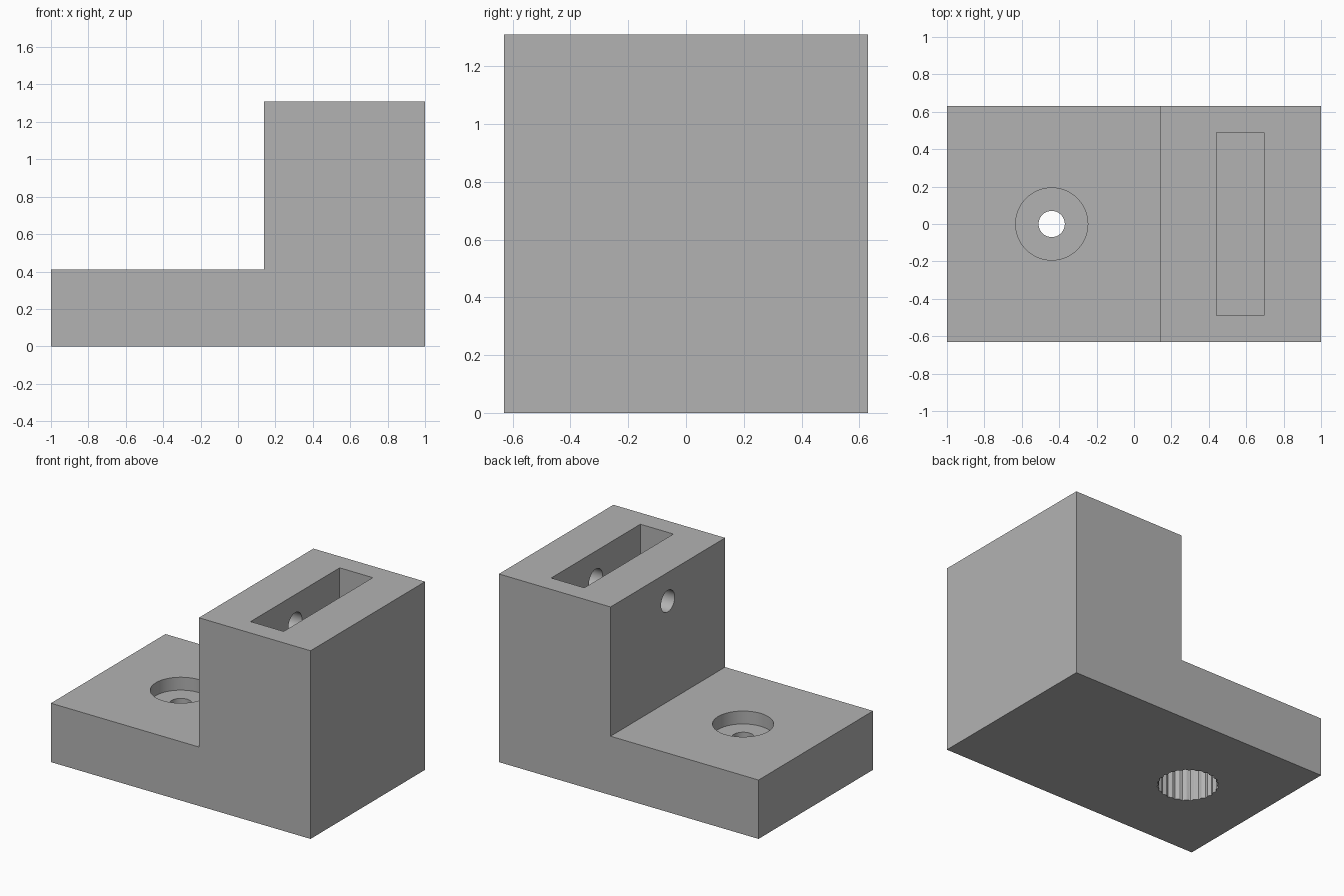
import bpy, bmesh, math
from mathutils import Matrix, Vector

cube = bpy.data.objects.get("Cube")
if cube:
    bpy.data.objects.remove(cube, do_unlink=True)

grey = bpy.data.materials.new("light grey")
grey.use_nodes = True
COLOUR = (0.45, 0.45, 0.45, 1)
grey.diffuse_color = COLOUR
grey.node_tree.nodes["Principled BSDF"].inputs["Base Color"].default_value = COLOUR


def prism(name, outline, height, matrix):
    """Extrude a flat outline along its local z, then place it."""
    bm = bmesh.new()
    face = bm.faces.new([bm.verts.new((x, y, 0)) for x, y in outline])
    side = bmesh.ops.extrude_face_region(bm, geom=[face])["geom"]
    moved = [v for v in side if isinstance(v, bmesh.types.BMVert)]
    bmesh.ops.translate(bm, verts=moved, vec=(0, 0, height))
    bmesh.ops.recalc_face_normals(bm, faces=bm.faces)
    bm.transform(matrix)
    mesh = bpy.data.meshes.new(name)
    bm.to_mesh(mesh)
    bm.free()
    mesh.materials.append(grey)
    obj = bpy.data.objects.new(name, mesh)
    bpy.context.collection.objects.link(obj)
    return obj


def ring(radius, count=64, ripple=0.0, flutes=0):
    """Circle outline, optionally rippled into flutes."""
    points = []
    for i in range(count):
        a = math.tau * i / count
        r = radius + ripple * math.cos(flutes * a)
        points.append((r * math.cos(a), r * math.sin(a)))
    return points


def at(x, y, z):
    return Matrix.Translation(Vector((x, y, z)))


# Stepped block: profile in x and z, extruded through the depth
WIDTH, STEP_X, BASE_TOP, TOP = 1.26, 0.14, 0.41, 1.31
profile = [(-1, 0), (1, 0), (1, TOP), (STEP_X, TOP), (STEP_X, BASE_TOP), (-1, BASE_TOP)]
upright = at(0, WIDTH / 2, 0) @ Matrix.Rotation(math.pi / 2, 4, 'X')
block = prism("stepped_block", profile, WIDTH, upright)

# Cutters: screw hole, counterbore, fluted pocket below, slot and cross pin hole
HOLE_X = -0.44
slot = [(0.44, -0.49), (0.695, -0.49), (0.695, 0.49), (0.44, 0.49)]
along_x = Matrix.Rotation(math.pi / 2, 4, 'Y')
cutters = [
    prism("screw_hole_cutter", ring(0.07), 0.6, at(HOLE_X, 0, -0.1)),
    prism("counterbore_cutter", ring(0.193), 0.2, at(HOLE_X, 0, 0.32)),
    prism("fluted_pocket_cutter", ring(0.189, 144, 0.005, 24), 0.36, at(HOLE_X, 0, -0.1)),
    prism("slot_cutter", slot, 0.5, at(0, 0, 0.91)),
    prism("pin_hole_cutter", ring(0.075), 0.84, at(0.04, 0, 1.11) @ along_x),
]

bpy.ops.object.select_all(action='DESELECT')
block.select_set(True)
bpy.context.view_layer.objects.active = block
for cutter in cutters:
    cutter.hide_render = True
    mod = block.modifiers.new(cutter.name, 'BOOLEAN')
    mod.operation = 'DIFFERENCE'
    mod.solver = 'EXACT'
    mod.object = cutter
    bpy.ops.object.modifier_apply(modifier=mod.name)
    bpy.data.objects.remove(cutter, do_unlink=True)

# Round walls smooth, edges sharp
bpy.ops.object.shade_smooth_by_angle(angle=math.radians(30))
